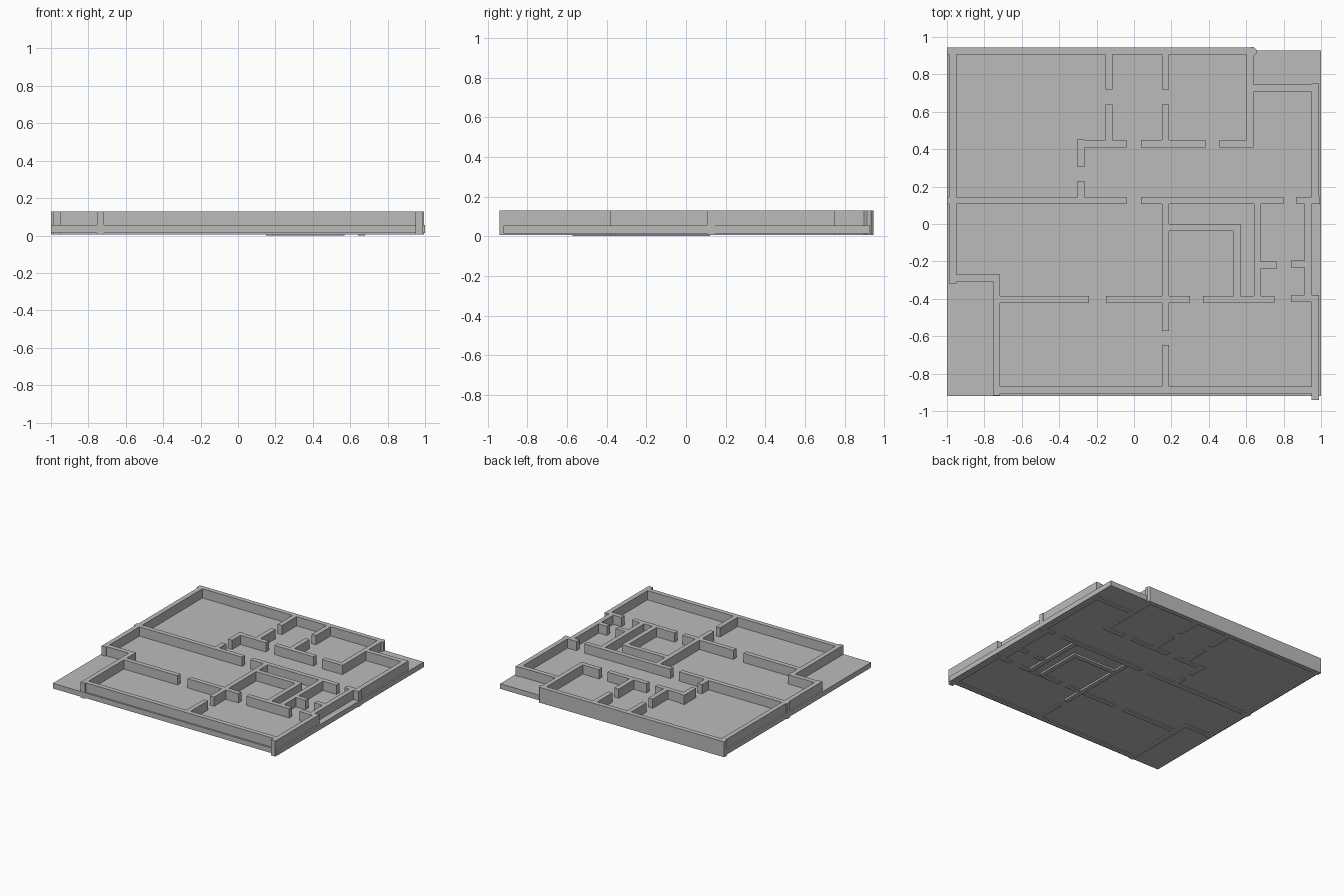
import bpy, bmesh, math
from mathutils import Matrix

if "Cube" in bpy.data.objects:
    bpy.data.objects.remove(bpy.data.objects["Cube"])

TOP = 0.129

grey = bpy.data.materials.new("plain grey")
grey.diffuse_color = (0.5, 0.5, 0.5, 1)
grey.use_nodes = True
grey.node_tree.nodes["Principled BSDF"].inputs["Base Color"].default_value = grey.diffuse_color


def finish(name, bm):
    bmesh.ops.recalc_face_normals(bm, faces=bm.faces)
    me = bpy.data.meshes.new(name)
    bm.to_mesh(me)
    bm.free()
    me.materials.append(grey)
    ob = bpy.data.objects.new(name, me)
    bpy.context.collection.objects.link(ob)
    return ob


def plan(name, rects, z0, z1):
    """Merge plan rectangles (x0, x1, y0, y1) into one clean extruded solid."""
    xs = sorted({v for r in rects for v in r[:2]})
    ys = sorted({v for r in rects for v in r[2:]})
    bm = bmesh.new()
    grid = {}

    def vert(i, j):
        if (i, j) not in grid:
            grid[i, j] = bm.verts.new((xs[i], ys[j], z0))
        return grid[i, j]

    for i in range(len(xs) - 1):
        for j in range(len(ys) - 1):
            cx, cy = (xs[i] + xs[i + 1]) / 2, (ys[j] + ys[j + 1]) / 2
            if any(a < cx < b and c < cy < d for a, b, c, d in rects):
                bm.faces.new([vert(i, j), vert(i + 1, j), vert(i + 1, j + 1), vert(i, j + 1)])
    ext = bmesh.ops.extrude_face_region(bm, geom=bm.faces[:], use_keep_orig=True)
    bmesh.ops.translate(bm, vec=(0, 0, z1 - z0),
                        verts=[g for g in ext["geom"] if isinstance(g, bmesh.types.BMVert)])
    bmesh.ops.recalc_face_normals(bm, faces=bm.faces)
    return finish(name, bm)


T = 0.038  # wall thickness


def h(y, *spans):
    """Walls along x with top edge y."""
    return [(a, b, round(y - T, 3), y) for a, b in spans]


def v(x, *spans):
    """Walls along y with left edge x."""
    return [(x, round(x + T, 3), a, b) for a, b in spans]


# floor slab
plan("floor_slab", [(-1, 1, -0.92, 0.928)], 0.014, 0.055)

# outer walls, with the recess on the right side
outer = (h(0.945, (-1, 0.64)) + v(-0.988, (-0.318, 0.945)) + h(-0.27, (-0.988, -0.717))
         + v(-0.755, (-0.918, -0.27)) + h(-0.868, (-0.755, 0.988)) + v(0.95, (-0.94, -0.382), (0.107, 0.75))
         + v(0.912, (-0.4, 0.12)) + h(0.745, (0.602, 0.988)) + v(0.602, (0.41, 0.945)))

# inner walls, with door gaps between spans
inner = (h(0.145, (-1, -0.04), (0.037, 0.8), (0.87, 0.995))
         + h(0.448, (-0.303, -0.04), (0.037, 0.383), (0.458, 0.64))
         + h(-0.385, (-0.755, -0.24), (-0.15, 0.3), (0.37, 0.75))
         + h(-0.38, (0.84, 0.988))
         + h(-0.195, (0.84, 0.92)) + h(-0.2, (0.65, 0.765))
         + v(0.15, (0.64, 0.73 - 0.31 + 0.22), (0.42, 0.64), (0.72, 0.92))
         + v(-0.152, (0.42, 0.64), (0.72, 0.92))
         + v(-0.303, (0.305, 0.455), (0.12, 0.23))
         + v(0.15, (-0.572, 0.12), (-0.88, -0.647)))

# stairwell enclosure
stair = h(0.0, (0.15, 0.57)) + v(0.532, (-0.4, 0.0)) + v(0.642, (-0.4, 0.12))

plan("walls", outer + inner + stair, 0.006, TOP)

# footings reaching the ground below the stairwell walls
plan("stair_footings", v(0.15, (-0.572, 0.107)) + stair, 0.0, 0.006)

# rounded post at the back corner
bm = bmesh.new()
bmesh.ops.create_cone(bm, cap_ends=True, segments=8, radius1=0.026, radius2=0.026, depth=TOP - 0.006,
                      matrix=Matrix.Translation((0.63, 0.922, (TOP + 0.006) / 2))
                      @ Matrix.Rotation(math.pi / 8, 4, 'Z'))
finish("corner_post", bm)
